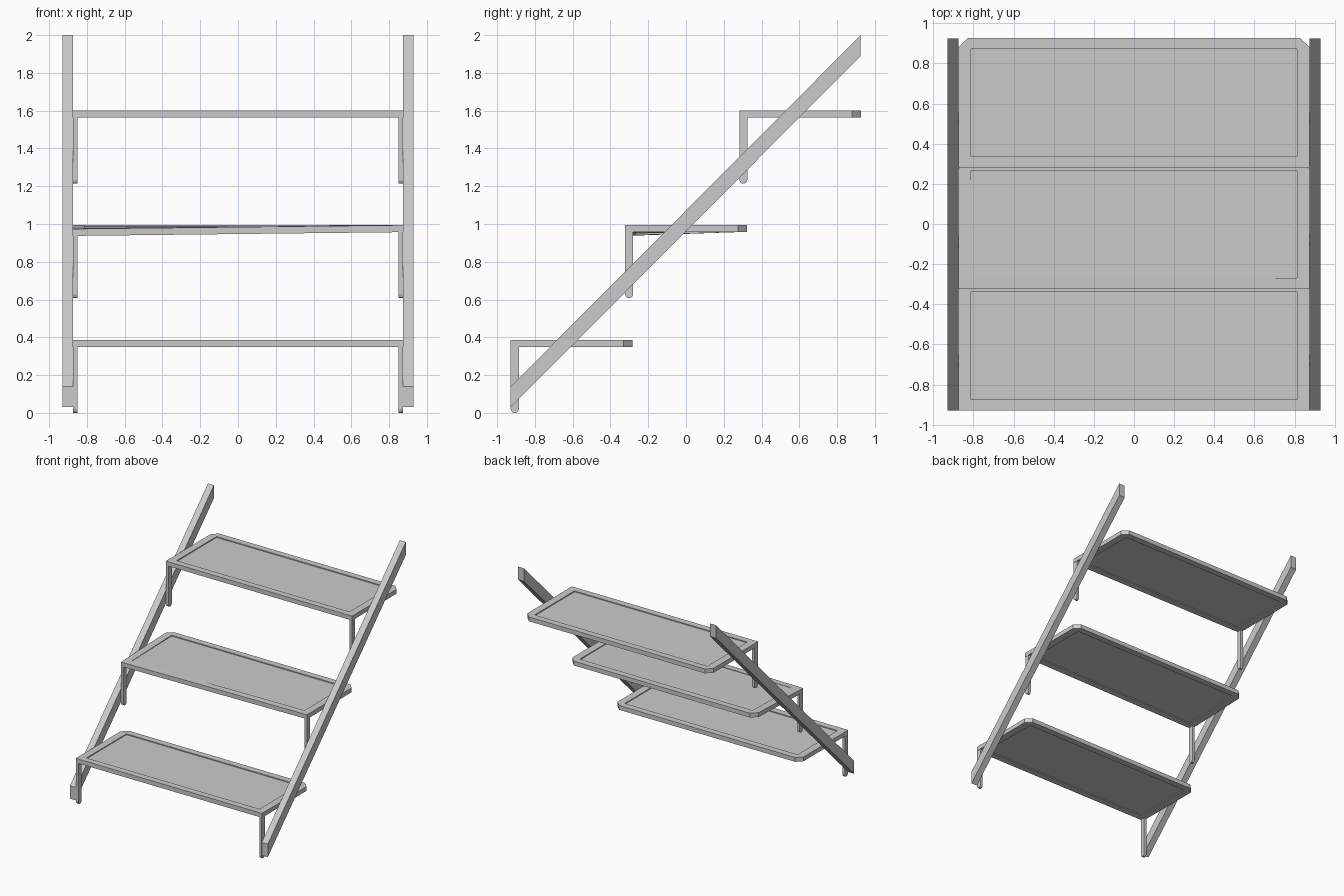
import bpy, bmesh

if "Cube" in bpy.data.objects:
    bpy.data.objects.remove(bpy.data.objects["Cube"])

def add_object(name, bm):
    bmesh.ops.recalc_face_normals(bm, faces=bm.faces)
    mesh = bpy.data.meshes.new(name)
    bm.to_mesh(mesh)
    bm.free()
    obj = bpy.data.objects.new(name, mesh)
    bpy.context.collection.objects.link(obj)
    return obj

def side_prism(name, profile, x0, x1):
    """Extrude a (y, z) profile along x."""
    bm = bmesh.new()
    face = bm.faces.new([bm.verts.new((x0, y, z)) for y, z in profile])
    new = bmesh.ops.extrude_face_region(bm, geom=[face])["geom"]
    bmesh.ops.translate(bm, vec=(x1 - x0, 0, 0),
                        verts=[v for v in new if isinstance(v, bmesh.types.BMVert)])
    return add_object(name, bm)

def tread(name, y0, top, sag):
    """Clipped-corner board with a shallow recess on both faces."""
    y1, w, c, thick, recess = y0 + 0.645, 0.875, 0.047, 0.037, 0.008
    outer = [(-w, y0), (w, y0), (w, y1 - c), (w - c, y1), (c - w, y1), (-w, y1 - c)]
    iw, i0, i1 = 0.812, y0 + 0.055, y1 - 0.055
    inner = [(-iw, i0), (iw, i0), (iw, i1), (-iw, i1)]
    bm = bmesh.new()

    def loop(pts, z, drop=0.0):
        return [bm.verts.new((x, y, z - (drop if i == 0 else 0))) for i, (x, y) in enumerate(pts)]

    rims = []
    for z, d in ((top, -recess), (top - thick, recess)):
        o = loop(outer, z, sag)
        n = loop(inner, z, sag * 0.8)
        p = loop(inner, z + d, sag * 0.5 if d < 0 else sag * 0.8)
        rims.append(o)
        # rim border
        for f in ((o[0], o[1], n[1], n[0]), (o[1], o[2], n[2], n[1]), (o[2], o[3], n[2]),
                  (o[3], o[4], n[3], n[2]), (o[4], o[5], n[3]), (o[5], o[0], n[0], n[3])):
            bm.faces.new(f)
        # recess walls and panel
        for i in range(4):
            j = (i + 1) % 4
            bm.faces.new((n[i], n[j], p[j], p[i]))
        bm.faces.new(p)
    # outer edge
    a, b = rims
    for i in range(6):
        j = (i + 1) % 6
        bm.faces.new((a[i], a[j], b[j], b[i]))
    return add_object(name, bm)

# sloping side rails
rail = [(-0.928, 0.03), (-0.928, 0.14), (0.925, 2.0), (0.925, 1.89)]
for side, s in (("left", -1), ("right", 1)):
    side_prism(f"{side}_rail", rail, s * 0.874, s * 0.93)

# treads with a pair of front legs each; the middle tread sags at one corner
for i, sag in enumerate((0.0, 0.02, 0.0)):
    y0, top = -0.928 + 0.605 * i, 0.387 + 0.607 * i
    tread(f"tread_{i + 1}", y0, top, sag)
    y1, z0, z1 = y0 + 0.043, top - 0.387, top - 0.03
    leg = [(y0, z1), (y0, z0 + 0.02), (y0 + 0.005, z0 + 0.007), (y0 + 0.014, z0),
           (y1 - 0.014, z0), (y1 - 0.005, z0 + 0.007), (y1, z0 + 0.02), (y1, z1)]
    for side, s in (("left", -1), ("right", 1)):
        side_prism(f"{side}_leg_{i + 1}", leg, s * 0.85, s * 0.873)
